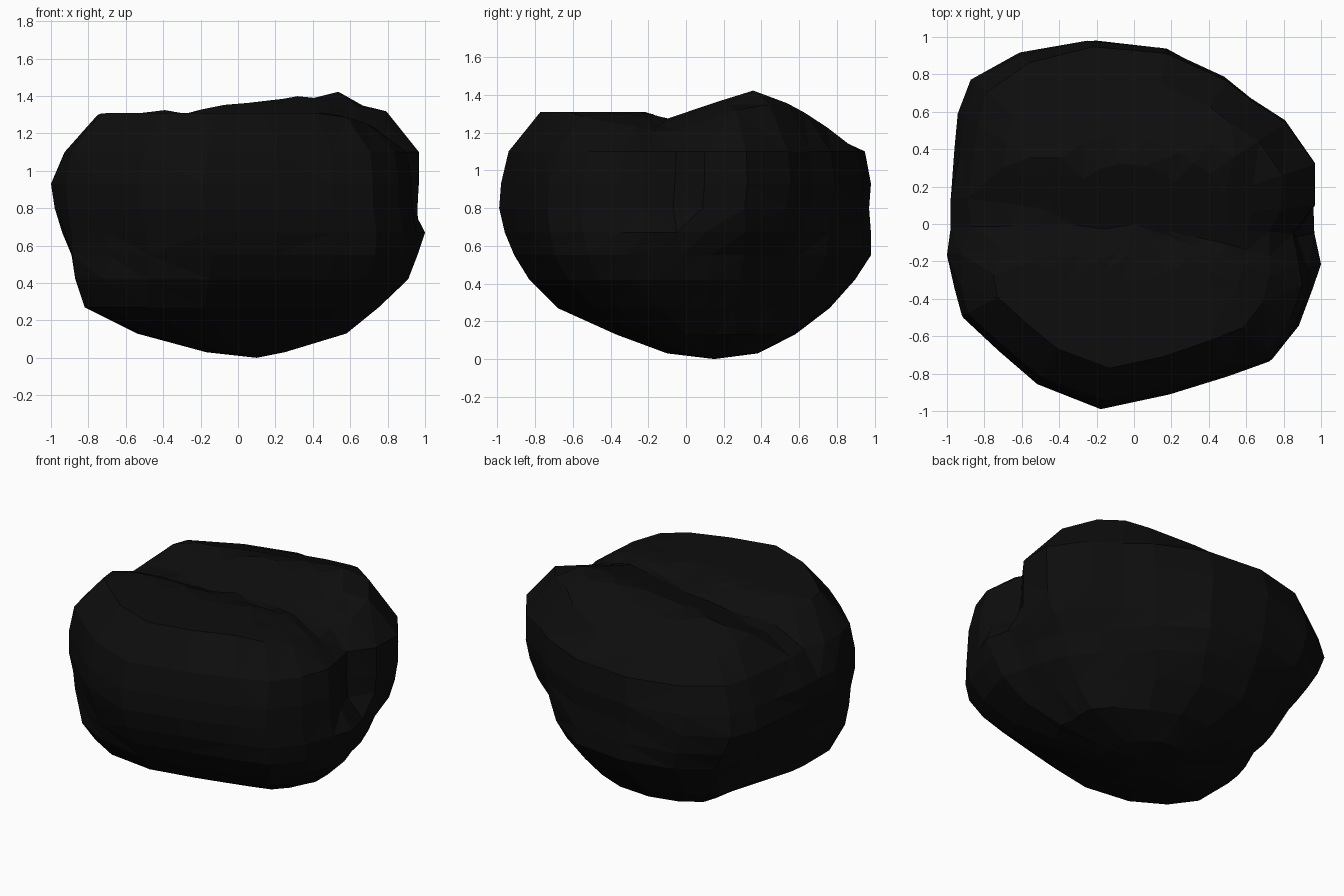
import bpy, bmesh, math
from mathutils import Vector

cube = bpy.data.objects.get("Cube")
if cube:
    bpy.data.objects.remove(cube, do_unlink=True)

# Plan outline of the lump, counter-clockwise, spanning about -1 to 1
OUTLINE = [(1, -.23), (.94, -.36), (.86, -.56), (.72, -.74), (.5, -.82), (.18, -.92),
           (-.19, -1), (-.53, -.86), (-.73, -.68), (-.92, -.5), (-.96, -.35), (-1, -.17),
           (-.98, -.02), (-.98, .14), (-.93, .4), (-.91, .58), (-.85, .76), (-.61, .92),
           (-.25, 1), (.15, .96), (.48, .8), (.62, .68), (.8, .56), (.96, .33),
           (.98, .1), (.97, -.06)]

# Height: the x and y limits, then how far each corner swells or sinks
CORNERS = [Vector((sx * .84, sy * .545)) for sx, sy in ((1, 1), (-1, 1), (-1, -1), (1, -1))]
LEVELS = {
    .03: ((-.17, .25, -.1, .38), (0, 0, 0, 0)),
    .13: ((-.55, .58, -.37, .58), (0, -.03, 0, 0)),
    .27: ((-.82, .76, -.68, .77), (-.08, -.08, .12, 0)),
    .42: ((-.87, .91, -.83, .9), (-.13, -.07, .13, .03)),
    .55: ((-.89, .96, -.91, .98), (-.13, 0, .08, .05)),
    .67: ((-.94, 1, -.96, .98), (-.07, .04, .03, .02)),
    .8: ((-.98, 1, -.99, .97), (-.01, .06, .01, 0)),
    .93: ((-1, 1, -.98, .98), (.01, 0, 0, 0)),
    1.1: ((-.95, 1, -.94, .95), (.01, -.03, .02, -.03)),
}


def bump(value, centre, width):
    return math.exp(-((value - centre) / width) ** 2)


def ring_at(limits, swells):
    """Outline fitted to the limits, with swollen or sunken corners."""
    x0, x1, y0, y1 = limits
    ring = []
    for x, y in OUTLINE:
        p = Vector((x0 + (x + 1) / 2 * (x1 - x0), y0 + (y + 1) / 2 * (y1 - y0)))
        out = p.normalized()
        for corner, swell in zip(CORNERS, swells):
            p += out * swell * max(0, out.dot(corner)) ** 8
        ring.append((min(x1, max(x0, p.x)), min(y1, max(y0, p.y))))
    return ring


def top_height(x, y):
    """Higher of a flat front lobe and a peaked back lobe, meeting in a valley."""
    front = 1.31 - .5 * max(0, y + .2) - .3 * max(0, -x - .72) - .3 * max(0, x - .5)
    back = 1.43 - .34 * max(0, .35 - y) - .4 * max(0, y - .35)
    back -= .115 * max(0, .52 - x) + .3 * max(0, x - .52)
    return max(front, back)


def crease(x, y, z):
    """Pinch in the two ends of the valley."""
    if x > .5:
        upper = min(1, max(0, (z - .68) / .15))
        x -= upper * (x - .5) * .3 * bump(y, -.12, .15)
    elif x < -.6:
        x += max(0, z - .95) * .4 * bump(y, 0, .16)
    return Vector((x, y, z))


bm = bmesh.new()


def add_ring(points):
    return [bm.verts.new(crease(*p)) for p in points]


# Sides, from the bottom up
rings = []
for z, level in LEVELS.items():
    rim = ring_at(*level)
    rings.append(add_ring([(x, y, z) for x, y in rim]))

# Crown, as shrinking rings that follow the two lobes
for scale in (.82, .66, .5, .34, .17):
    rings.append(add_ring([(x * scale, y * scale, top_height(x * scale, y * scale))
                           for x, y in rim]))

count = len(OUTLINE)
for low, high in zip(rings, rings[1:]):
    for i in range(count):
        j = (i + 1) % count
        bm.faces.new((low[i], low[j], high[j], high[i]))

# Close the underside and the crown
bottom = bm.verts.new((.1, .15, 0))
crown = bm.verts.new((0, 0, top_height(0, 0)))
for i in range(count):
    j = (i + 1) % count
    bm.faces.new((bottom, rings[0][j], rings[0][i]))
    bm.faces.new((crown, rings[-1][i], rings[-1][j]))

bmesh.ops.triangulate(bm, faces=bm.faces[:], quad_method='SHORT_EDGE')
bmesh.ops.recalc_face_normals(bm, faces=bm.faces[:])
mesh = bpy.data.meshes.new("coal_lump")
bm.to_mesh(mesh)
bm.free()

# Single near-black colour, flat shaded
black = bpy.data.materials.new("coal_black")
black.use_nodes = True
colour = (.004, .004, .004, 1)
black.diffuse_color = colour
black.node_tree.nodes["Principled BSDF"].inputs["Base Color"].default_value = colour
mesh.materials.append(black)

lump = bpy.data.objects.new("coal_lump", mesh)
bpy.context.collection.objects.link(lump)
